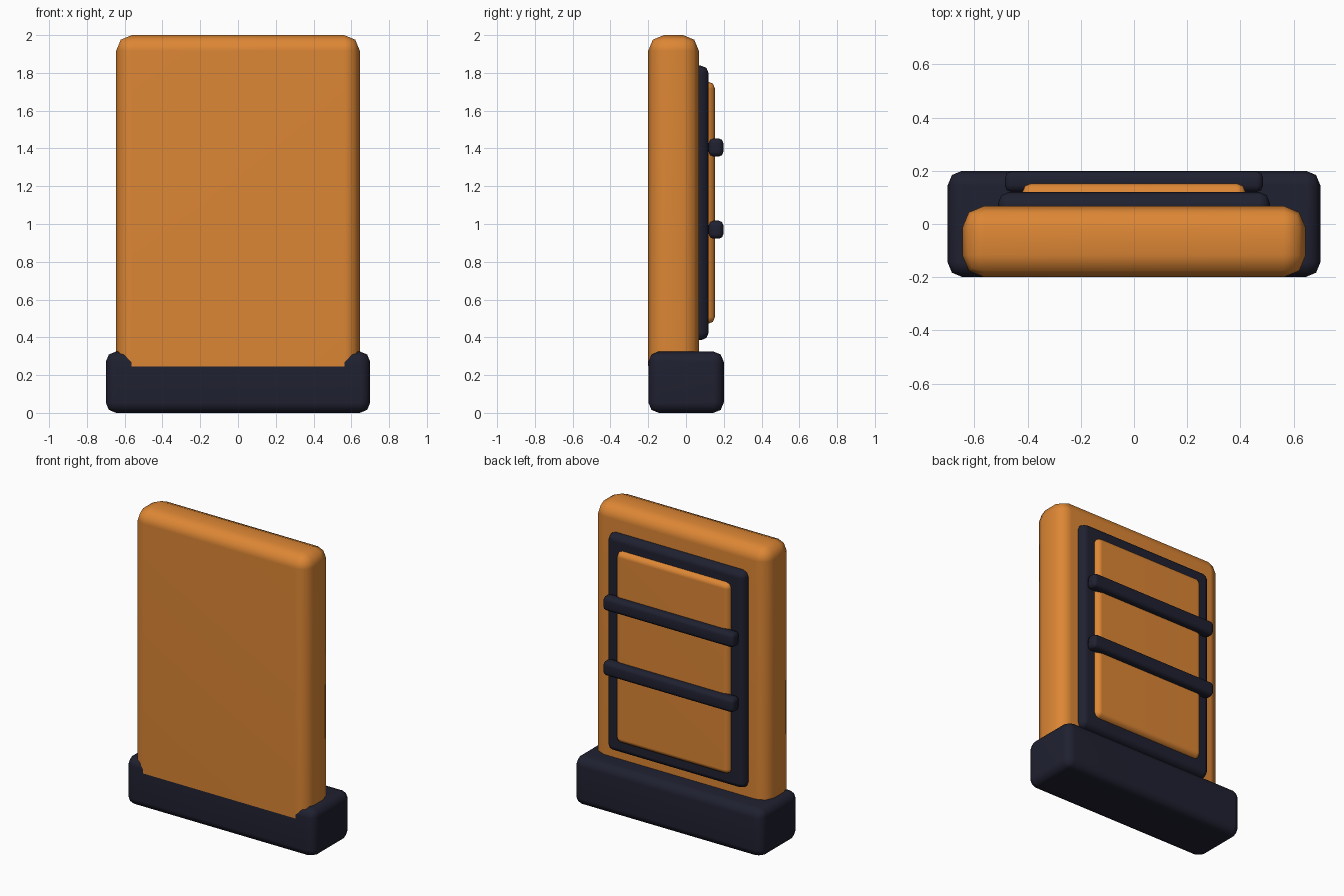
import bpy

if "Cube" in bpy.data.objects:
    bpy.data.objects.remove(bpy.data.objects["Cube"])


def make_material(name, color):
    mat = bpy.data.materials.new(name)
    mat.diffuse_color = color
    mat.use_nodes = True
    mat.node_tree.nodes["Principled BSDF"].inputs["Base Color"].default_value = mat.diffuse_color
    return mat


orange = make_material("orange", (0.72, 0.24, 0.035, 1))
dark = make_material("dark_navy", (0.014, 0.015, 0.03, 1))


def rounded_box(name, x, y, z, bevel, mat):
    """Box of half width x, spanning (y0, y1) and (z0, z1), with rounded edges."""
    bpy.ops.mesh.primitive_cube_add(size=1, location=(0, sum(y) / 2, sum(z) / 2))
    ob = bpy.context.object
    ob.name = name
    ob.scale = (2 * x, y[1] - y[0], z[1] - z[0])
    bpy.ops.object.transform_apply(location=False, rotation=False, scale=True)
    ob.data.materials.append(mat)
    mod = ob.modifiers.new("round_edges", 'BEVEL')
    mod.width = bevel
    mod.segments = 2
    bpy.ops.object.shade_smooth()
    ob.modifiers.new("clean_shading", 'WEIGHTED_NORMAL')
    return ob


# Foot and main slab (slab sits a hair proud of the foot)
rounded_box("base", 0.70, (-0.199, 0.20), (0, 0.325), 0.055, dark)
rounded_box("main_panel", 0.645, (-0.20, 0.068), (0.165, 2.0), 0.083, orange)

# Stacked back plates
rounded_box("back_frame", 0.51, (0.02, 0.12), (0.385, 1.838), 0.04, dark)
rounded_box("back_inset", 0.42, (0.07, 0.153), (0.472, 1.753), 0.035, orange)

# Horizontal bars across the back
for i, zc in enumerate((0.97, 1.405)):
    rounded_box(f"back_bar_{i + 1}", 0.485, (0.12, 0.198),
                (zc - 0.048, zc + 0.048), 0.025, dark)
